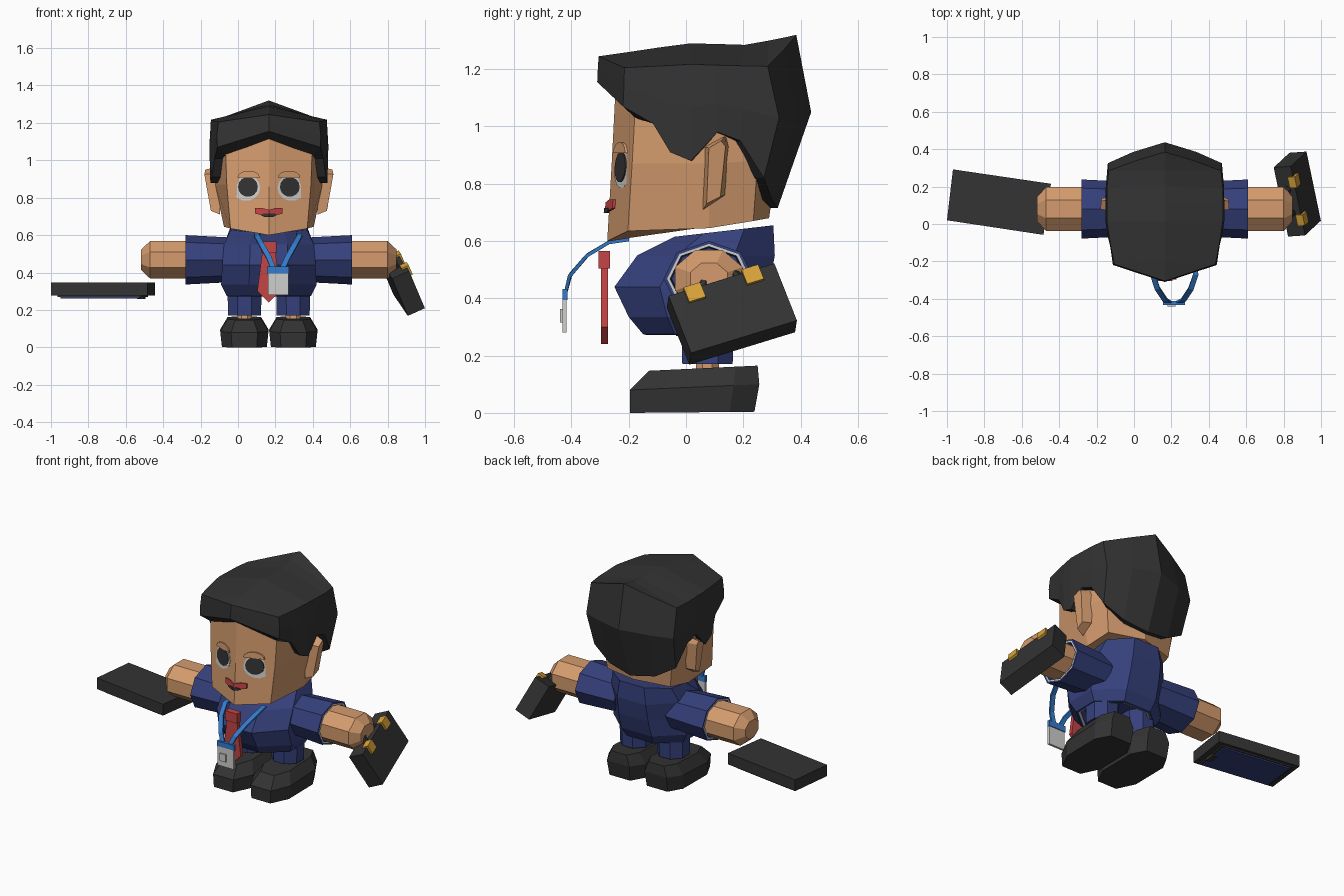
import bpy, bmesh, math
from mathutils import Vector, Matrix

if "Cube" in bpy.data.objects:
    bpy.data.objects.remove(bpy.data.objects["Cube"])

CX = 0.165  # body centre line


def colour(name, r, g, b):
    m = bpy.data.materials.new(name)
    m.diffuse_color = (r, g, b, 1)
    m.use_nodes = True
    m.node_tree.nodes["Principled BSDF"].inputs["Base Color"].default_value = m.diffuse_color
    return m


SKIN = colour("skin", 0.66, 0.33, 0.155)
BLACK = colour("black", 0.033, 0.033, 0.034)
NAVY = colour("navy", 0.036, 0.052, 0.2)
RED = colour("red", 0.55, 0.058, 0.06)
BLUE = colour("blue", 0.035, 0.2, 0.6)
WHITE = colour("pale_grey", 0.62, 0.62, 0.61)
GOLD = colour("gold", 0.68, 0.36, 0.04)


def finish(name, bm, mats, mirror=False, x=CX):
    if mirror:
        bmesh.ops.mirror(bm, geom=bm.verts[:] + bm.edges[:] + bm.faces[:],
                         axis='X', merge_dist=0.001)
    bmesh.ops.remove_doubles(bm, verts=bm.verts[:], dist=0.0005)
    bmesh.ops.recalc_face_normals(bm, faces=bm.faces[:])
    me = bpy.data.meshes.new(name)
    bm.to_mesh(me)
    bm.free()
    for m in mats:
        me.materials.append(m)
    ob = bpy.data.objects.new(name, me)
    ob.location.x = x
    bpy.context.collection.objects.link(ob)
    return ob


def loft(name, rings, mats, closed=True, caps=(True, True), mirror=False, x=CX, bands=None):
    """Skin a list of point rings; bands gives the material index of each strip."""
    bm = bmesh.new()
    rows = [[bm.verts.new(p) for p in r] for r in rings]
    n = len(rows[0])
    for i in range(len(rows) - 1):
        for j in range(n if closed else n - 1):
            k = (j + 1) % n
            f = bm.faces.new((rows[i][j], rows[i][k], rows[i + 1][k], rows[i + 1][j]))
            f.material_index = bands[i] if bands else 0
    if closed and caps[0]:
        bm.faces.new(rows[0])
    if closed and caps[1]:
        bm.faces.new(rows[-1])
    return finish(name, bm, mats, mirror, x)


def prism(name, pts, z0, z1, mat, x=CX):
    return loft(name, [[(a, b, z) for a, b in pts] for z in (z0, z1)], [mat], x=x)


def box(name, lo, hi, mat, x=CX):
    return prism(name, [(lo[0], lo[1]), (hi[0], lo[1]), (hi[0], hi[1]), (lo[0], hi[1])],
                 lo[2], hi[2], mat, x)


def oct_pts(flat=True):
    a0, s = (math.pi / 8, 1 / math.cos(math.pi / 8)) if flat else (0, 1)
    return [(s * math.cos(a0 + i * math.pi / 4), s * math.sin(a0 + i * math.pi / 4))
            for i in range(8)]


# Head: half rings from front centre to back centre, mirrored
def head_half(rows, name):
    bm = bmesh.new()
    vs = [[bm.verts.new(p) for p in r] for r in rows]
    for a, b in zip(vs, vs[1:]):
        for j in range(len(a) - 1):
            bm.faces.new((a[j], a[j + 1], b[j + 1], b[j]))
    for r in (vs[0], vs[-1]):
        bm.faces.new(r)
    finish(name, bm, [SKIN], True)


head_half([
    [(0, -.275, .60), (.205, -.203, .635), (.24, .08, .645), (.22, .235, .67), (0, .29, .68)],
    [(0, -.26, .86), (.225, -.188, .87), (.288, .08, .87), (.245, .25, .88), (0, .32, .88)],
    [(0, -.244, 1.17), (.235, -.172, 1.16), (.285, .08, 1.16), (.25, .25, 1.16), (0, .33, 1.16)],
], "head")

# Ears
loft("ears", [[(.26, .06, .93), (.26, .14, .97), (.26, .15, .93), (.26, .135, .76), (.26, .06, .71)],
              [(.345, .08, .925), (.34, .122, .95), (.338, .138, .93), (.315, .12, .755), (.31, .072, .73)]],
     [SKIN], mirror=True)

# Hair: rows of points from front centre, round the side, to back centre
bottom = [(0, -.31, 1.155), (.275, -.22, 1.07), (.29, -.115, 1.01), (.305, -.055, .91), (.313, .017, .88),
          (.312, .11, .98), (.308, .19, .95), (.285, .272, .82), (.16, .3, .745), (0, .32, .715)]
mid = [(0, -.308, 1.2), (.278, -.217, 1.13), (.293, -.115, 1.11), (.308, -.055, 1.08), (.318, .017, 1.07),
       (.318, .11, 1.08), (.316, .2, 1.06), (.305, .325, 1.03), (.17, .385, 1.04), (0, .437, 1.05)]
top = [(0, -.305, 1.245), (.27, -.215, 1.205), (.29, -.115, 1.21), (.3, -.055, 1.213), (.31, .017, 1.217),
       (.31, .11, 1.214), (.31, .19, 1.212), (.3, .285, 1.21), (.15, .34, 1.265), (0, .385, 1.32)]
ridge = [(0, y, z) for y, z in [(-.305, 1.245), (-.2, 1.26), (-.1, 1.275), (-.04, 1.283), (.015, 1.29),
                                (.11, 1.288), (.205, 1.285), (.29, 1.3), (.35, 1.312), (.385, 1.32)]]
inner = [(px * .82, .05 + (py - .05) * .84, pz - (.04 if py < -.2 else 0)) for px, py, pz in bottom]
loft("hair", [inner, bottom, mid, top, ridge], [BLACK], closed=False, mirror=True)


# Face details: thin plates laid on the slanted face
def face_plate(name, pts, out, mat, mirror=True):
    def at(px, pz, d):
        return (px, -.275 + .352 * abs(px) + .058 * (pz - .6) - d, pz)
    loft(name, [[at(px, pz, d) for px, pz in pts] for d in (out - .009, out)], [mat], mirror=mirror)


def arc(cx, cz, rx, rz, a0=0, a1=360, n=14):
    full = a1 - a0 == 360
    return [(cx + rx * math.cos(math.radians(a0 + (a1 - a0) * i / (n if full else n - 1))),
             cz + rz * math.sin(math.radians(a0 + (a1 - a0) * i / (n if full else n - 1))))
            for i in range(n)]


face_plate("eye_whites", arc(.122, .853, .076, .07), .006, WHITE)
face_plate("pupils", arc(.112, .858, .053, .053), .010, BLACK)
face_plate("eyelids", arc(.108, .908, .06, .037, 0, 180, 8), .015, SKIN)
face_plate("lips", [(0, .735), (.035, .745), (.073, .745), (.073, .715), (.03, .705), (0, .705)], .014, RED)
face_plate("mouth_opening", [(0, .715), (.03, .715), (.045, .708), (.025, .698), (0, .698)], .018, BLACK)


# Jacket body: octagon rings (z, half width, front y, back y, tilt)
def body_ring(z, rx, f, b, tilt=0):
    return [(rx * u, (f + b) / 2 + (b - f) / 2 * v, z + tilt * v) for u, v in oct_pts()]


loft("jacket", [body_ring(.32, .19, -.11, .19), body_ring(.276, .2, -.125, .2), body_ring(.272, .212, -.137, .212),
                body_ring(.275, .225, -.15, .225), body_ring(.335, .255, -.2, .26), body_ring(.44, .25, -.25, .29),
                body_ring(.55, .24, -.17, .31), body_ring(.635, .205, -.04, .305, .02)],
     [NAVY, WHITE], bands=[0, 1, 0, 0, 0, 0, 0])


# Sleeves with pale cuff lining, and hands
def arm_ring(x, ry, rz, flat):
    return [(x, .08 + ry * u, .468 + rz * v) for u, v in oct_pts(flat)]


loft("sleeves", [arm_ring(.18, .145, .118, False), arm_ring(.445, .158, .132, False),
                 arm_ring(.445, .146, .122, False), arm_ring(.445, .136, .113, False),
                 arm_ring(.38, .13, .108, False)],
     [NAVY, WHITE], bands=[0, 0, 1, 0], mirror=True)
loft("hands", [arm_ring(.36, .118, .1, True), arm_ring(.635, .118, .1, True), arm_ring(.683, .065, .055, True)],
     [SKIN], mirror=True)

# Trouser legs, ankles and shoes
loft("trouser_legs", [[(.13 + r * u, .075 + r * v, z) for u, v in oct_pts()]
                      for z, r in ((.17, .088), (.34, .092))], [NAVY], mirror=True)
loft("ankles", [[(.13 + .04 * u, .075 + .04 * v, z) for u, v in oct_pts()] for z in (.12, .175)],
     [SKIN], mirror=True)
sole = [(.55, -1), (1, -.5), (1, .6), (.6, 1), (-.6, 1), (-1, .6), (-1, -.5), (-.55, -1)]
loft("shoes", [[(.131 + rx * u, yc + ry * v, z + t * v) for u, v in sole]
               for z, rx, yc, ry, t in ((.002, .12, .022, .217, .002), (.09, .129, .03, .226, .01),
                                        (.156, .09, .06, .19, .009))], [BLACK], mirror=True)

# Tie
box("tie_knot", (-.042, -.305, .505), (.042, -.265, .565), RED)
tie = [(-.035, .51), (.035, .51), (.062, .3), (0, .24), (-.062, .3)]
loft("tie_blade", [[(a, y, z) for a, z in tie] for y in (-.296, -.272)], [RED])


# Lanyard straps, clip and badge
def strap(name, path):
    rings = []
    for i, p in enumerate(path):
        a, b = Vector(path[max(i - 1, 0)]), Vector(path[min(i + 1, len(path) - 1)])
        d = (b - a).normalized()
        side = (Vector((1, 0, 0)) - d * d.x).normalized() * .014
        out = d.cross(side).normalized() * .006
        c = Vector(p)
        rings.append([c + side + out, c - side + out, c - side - out, c + side - out])
    loft(name, rings, [BLUE], x=0)


for side, xs in (("left", (.105, .10, .125, .165, .19)), ("right", (.325, .33, .305, .265, .237))):
    strap(side + "_strap", list(zip(xs, (-.2, -.27, -.345, -.405, -.42), (.605, .595, .55, .48, .42))))
box("badge_clip", (.155, -.432, .395), (.273, -.413, .432), BLUE, 0)
box("badge", (.16, -.432, .28), (.27, -.418, .4), WHITE, 0)
box("badge_photo", (.18, -.44, .315), (.222, -.431, .362), WHITE, 0)

# Tablet with screen on its underside
slab = [(-.968, .292), (-.444, .215), (-.484, -.058), (-1, .02)]
mx, my = (sum(p[i] for p in slab) / 4 for i in (0, 1))
prism("tablet", slab, .277, .348, BLACK, 0)


def shrink(s):
    return [(mx + (a - mx) * s, my + (b - my) * s) for a, b in slab]


prism("screen_bezel", shrink(.87), .268, .277, BLACK, 0)
prism("screen", shrink(.82), .26, .269, NAVY, 0)
prism("screen_button", [(-.53, .1), (-.495, .095), (-.505, .03), (-.54, .035)], .258, .278, BLACK, 0)

# Briefcase: axes are length, down and thickness
L = Vector((-.195, .936, .287)).normalized()
D = Vector((.377, .28, -.88))
D = (D - L * D.dot(L)).normalized()
T = D.cross(L).normalized()
C = Vector((.873, .16, .345))


def case_pt(l, d, t):
    return C + L * l + D * d + T * t


def case_box(name, l0, l1, d0, d1, t0, t1, mat):
    loft(name, [[case_pt(l, d, t) for l, d in ((l0, d0), (l1, d0), (l1, d1), (l0, d1))]
                for t in (t0, t1)], [mat], x=0)


case_box("briefcase", -.197, .197, -.115, .115, -.05, .05, BLACK)
for i, l in enumerate((-.108, .108)):
    case_box("clasp_%d" % (i + 1), l - .031, l + .031, -.124, -.066, .022, .064, GOLD)
handle = []
for i in range(9):
    a = math.pi * i / 8
    handle.append([case_pt(math.cos(a) * (.066 + .02 * u), -.108 - math.sin(a) * (.066 + .02 * u), .02 * v)
                   for u, v in oct_pts()[::1]])
loft("briefcase_handle", handle, [BLACK], x=0)
